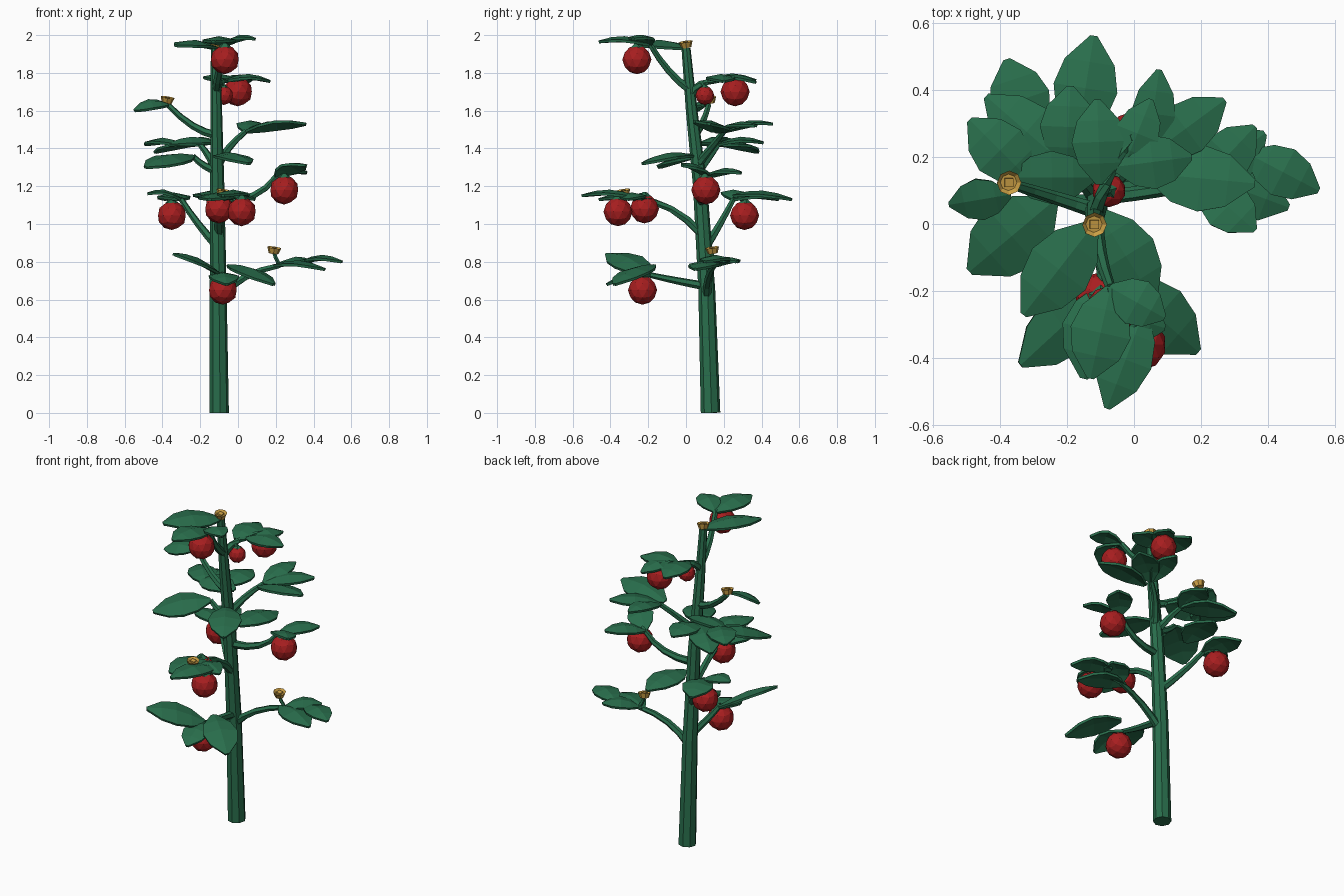
import bpy
import bmesh
import math
from mathutils import Matrix, Vector

start_cube = bpy.data.objects.get("Cube")
if start_cube:
    bpy.data.objects.remove(start_cube, do_unlink=True)


def material(name, color):
    mat = bpy.data.materials.new(name)
    mat.use_nodes = True
    mat.diffuse_color = (*color, 1)
    mat.node_tree.nodes["Principled BSDF"].inputs["Base Color"].default_value = (*color, 1)
    return mat


GREEN = material("leaf green", (0.022, 0.155, 0.072))
RED = material("ripe red", (0.39, 0.013, 0.014))
GOLD = material("flower gold", (0.6, 0.35, 0.06))
UP = Vector((0, 0, 1))


def finish(name, bm, mat):
    bmesh.ops.recalc_face_normals(bm, faces=bm.faces)
    mesh = bpy.data.meshes.new(name)
    bm.to_mesh(mesh)
    bm.free()
    mesh.materials.append(mat)
    obj = bpy.data.objects.new(name, mesh)
    bpy.context.collection.objects.link(obj)
    return obj


def tube(name, path, radii, sides=6):
    """Tapered faceted tube along a path; returns its end point."""
    points = [Vector(p) for p in path]
    bm = bmesh.new()
    rings = []
    for i, point in enumerate(points):
        along = (points[min(i + 1, len(points) - 1)] - points[max(i - 1, 0)]).normalized()
        side = along.cross(Vector((0.3, 1, 0.1))).normalized()
        other = along.cross(side)
        radius = radii[0] + (radii[1] - radii[0]) * i / (len(points) - 1)
        angles = [math.tau * (k + 0.5) / sides for k in range(sides)]
        rings.append([bm.verts.new(point + radius * (side * math.cos(a) + other * math.sin(a)))
                      for a in angles])
    for low, high in zip(rings, rings[1:]):
        for k in range(sides):
            n = (k + 1) % sides
            bm.faces.new((low[k], low[n], high[n], high[k]))
    bm.faces.new(rings[0])
    bm.faces.new(rings[-1])
    finish(name, bm, GREEN)
    return points[-1]


def branch(name, start, middle, end):
    """Curved branch passing through three points."""
    start, middle, end = Vector(start), Vector(middle), Vector(end)
    bend = 2 * middle - (start + end) / 2
    path = [start.lerp(bend, t).lerp(bend.lerp(end, t), t) for t in (0, 0.25, 0.5, 0.75, 1)]
    return tube(name, path, (0.024, 0.015))


LEAF_WIDTHS = (0.15, 0.78, 1.0, 0.78, 0.1)


def leaf(name, base, tip, width=0.18, roll=0):
    """Arched, folded leaf with a thick rim; roll lifts its right edge."""
    base, tip = Vector(base), Vector(tip)
    along = tip - base
    side = along.cross(UP).normalized()
    side = Matrix.Rotation(-roll, 3, along) @ side
    bm = bmesh.new()
    rows = []
    for i, share in enumerate(LEAF_WIDTHS):
        t = i / (len(LEAF_WIDTHS) - 1)
        rib = base + along * t + UP * 0.03 * math.sin(math.pi * t)
        half = width * share / 2
        rows.append([bm.verts.new(rib + side * half * s - UP * half * 0.2 * abs(s))
                     for s in (-1, 0, 1)])
    for a, b in zip(rows, rows[1:]):
        for k in range(2):
            bm.faces.new((a[k], a[k + 1], b[k + 1], b[k]))
    obj = finish(name, bm, GREEN)
    rim = obj.modifiers.new("thickness", "SOLIDIFY")
    rim.thickness = 0.014
    rim.offset = 0


def fruit(name, center, hang_from, radius=0.077):
    """Faceted fruit with a green cap and a stalk."""
    center = Vector(center)
    bm = bmesh.new()
    bmesh.ops.create_icosphere(bm, subdivisions=2, radius=radius)
    bmesh.ops.translate(bm, verts=bm.verts, vec=center)
    finish(name, bm, RED)
    top = center + UP * radius
    bm = bmesh.new()
    bmesh.ops.create_cone(bm, cap_ends=True, segments=5, radius1=radius * 0.5,
                          radius2=radius * 0.15, depth=radius * 0.3)
    bmesh.ops.translate(bm, verts=bm.verts, vec=top)
    finish(name + "_cap", bm, GREEN)
    tube(name + "_stalk", (top, (top + hang_from) / 2 + UP * 0.01, hang_from), (0.01, 0.012), 5)


def flower(name, center):
    """Slightly tilted eight-sided open cup with a small square heart."""
    bm = bmesh.new()
    bmesh.ops.create_cone(bm, cap_ends=True, segments=8, radius1=0.026, radius2=0.037, depth=0.032)
    top = max(bm.faces, key=lambda f: f.calc_center_median().z)
    bmesh.ops.inset_region(bm, faces=[top], thickness=0.012, depth=-0.012)
    heart = bmesh.ops.create_cube(bm, size=0.026)["verts"]
    bmesh.ops.translate(bm, verts=heart, vec=UP * 0.002)
    bmesh.ops.rotate(bm, verts=bm.verts, matrix=Matrix.Rotation(0.2, 3, Vector((1, 1, 0))))
    bmesh.ops.translate(bm, verts=bm.verts, vec=center)
    finish(name, bm, GOLD)


# Main stem, leaning forward as it rises
tube("main_stem", ((-0.1, 0.13, 0), (-0.105, 0.11, 0.65), (-0.11, 0.075, 1.2),
                   (-0.115, 0.03, 1.6), (-0.12, 0, 1.93)), (0.052, 0.024), sides=8)
flower("top_flower", (-0.12, 0, 1.95))
leaf("stem_top_leaf", base=(-0.12, 0, 1.93), tip=(-0.33, -0.27, 1.945), width=0.2, roll=0.1)

# Lowest front branch
end = branch("low_front_branch", (-0.1, 0.11, 0.67), (-0.1, -0.05, 0.7), (-0.09, -0.19, 0.73))
leaf("low_front_leaf_right", end, tip=(-0.34, -0.42, 0.84), width=0.19, roll=0.3)
leaf("low_front_leaf_left", end + Vector((0.04, 0.02, 0.05)), tip=(0.19, -0.38, 0.68), width=0.2)
leaf("low_front_leaf_middle", end, tip=(-0.06, -0.42, 0.68), width=0.16)
fruit("low_front_fruit", (-0.08, -0.23, 0.65), hang_from=end)

# Lowest side branch
end = branch("low_side_branch", (-0.1, 0.11, 0.61), (0.04, 0.12, 0.72), (0.22, 0.15, 0.78))
leaf("low_side_leaf_front", end - Vector((0.03, 0, 0)), tip=(0.46, 0.05, 0.76), width=0.17)
leaf("low_side_leaf_back", end, tip=(0.39, 0.27, 0.8), width=0.15)
leaf("low_side_leaf_outer", end + Vector((0.12, 0.06, 0.02)), tip=(0.55, 0.1, 0.8), width=0.15)
tube("low_side_flower_stalk", (end, (0.2, 0.14, 0.82), (0.19, 0.14, 0.85)), (0.011, 0.01), 5)
flower("low_side_flower", (0.19, 0.14, 0.86))

# Middle front branch with two fruits
end = branch("middle_front_branch", (-0.1, 0.09, 0.94), (-0.1, -0.08, 1.08), (-0.08, -0.26, 1.13))
leaf("middle_front_leaf_outer", end + Vector((0.11, 0, 0.01)), tip=(-0.08, -0.55, 1.15), width=0.16)
leaf("middle_front_leaf_right", end + Vector((0, 0.08, 0)), tip=(-0.15, -0.46, 1.13), width=0.2)
leaf("middle_front_leaf_left", end, tip=(0.09, -0.31, 1.13), width=0.15)
fruit("middle_front_fruit_outer", (0.02, -0.36, 1.065), hang_from=end)
fruit("middle_front_fruit_inner", (-0.1, -0.22, 1.08), hang_from=end)
flower("middle_front_flower", (-0.08, -0.33, 1.165))

# Middle back branch
end = branch("middle_back_branch", (-0.1, 0.1, 0.87), (-0.21, 0.18, 1), (-0.3, 0.25, 1.13))
leaf("middle_back_leaf_outer", end, tip=(-0.38, 0.49, 1.13), width=0.18)
leaf("middle_back_leaf_side", end, tip=(-0.48, 0.25, 1.16), width=0.13)
leaf("middle_back_leaf_inner", end + Vector((0.13, 0, 0.02)), tip=(-0.12, 0.56, 1.13), width=0.19)
fruit("middle_back_fruit", (-0.35, 0.31, 1.045), hang_from=end)

# Middle side branch
end = branch("middle_side_branch", (-0.1, 0.08, 1.12), (0.08, 0.1, 1.15), (0.2, 0.12, 1.25))
leaf("middle_side_leaf_back", end, tip=(0.36, 0.29, 1.27), width=0.15)
leaf("middle_side_leaf_front", end, tip=(0.36, -0.02, 1.31), width=0.15, roll=0.2)
fruit("middle_side_fruit", (0.245, 0.105, 1.18), hang_from=end)

# Upper leafy branch to the right
end = branch("upper_right_branch", (-0.11, 0.06, 1.28), (-0.18, 0.07, 1.31), (-0.24, 0.07, 1.36))
leaf("upper_right_leaf_front", end, tip=(-0.49, -0.14, 1.3), width=0.23, roll=0.15)
leaf("upper_right_leaf_back", end - Vector((0.07, -0.06, -0.06)), tip=(-0.49, 0.31, 1.42), width=0.17)
leaf("upper_front_leaf", base=(-0.11, 0.04, 1.36), tip=(0.06, -0.23, 1.32), width=0.19)

# Upper leafy branch to the back
end = branch("upper_back_branch", (-0.11, 0.06, 1.27), (-0.15, 0.12, 1.35), (-0.2, 0.17, 1.42))
leaf("upper_back_leaf_inner", end, tip=(-0.19, 0.41, 1.43), width=0.17)
leaf("upper_back_leaf_outer", end, tip=(-0.44, 0.38, 1.38), width=0.18)
leaf("upper_back_leaf_side", base=(-0.12, 0.14, 1.43), tip=(-0.37, 0.14, 1.42), width=0.16, roll=0.2)

# Upper leafy branch to the left
end = branch("upper_left_branch", (-0.11, 0.05, 1.3), (-0.05, 0.13, 1.4), (0.04, 0.2, 1.49))
leaf("upper_left_leaf_front", end - Vector((0, 0.05, 0)), tip=(0.36, 0.12, 1.53), width=0.2, roll=0.2)
leaf("upper_left_leaf_middle", end, tip=(0.27, 0.37, 1.52), width=0.16)
leaf("upper_left_leaf_back", end, tip=(0.075, 0.46, 1.53), width=0.13)

# Flowering branch to the right
end = branch("flower_branch", (-0.115, 0.04, 1.47), (-0.24, 0.08, 1.52), (-0.37, 0.12, 1.63))
leaf("flower_branch_leaf", end - Vector((0, 0.03, 0)), tip=(-0.55, 0.06, 1.6), width=0.13, roll=0.35)
flower("flower_branch_flower", (-0.375, 0.125, 1.655))

# High back branch with a large and a small fruit
end = branch("high_back_branch", (-0.115, 0.02, 1.68), (-0.1, 0.08, 1.74), (-0.06, 0.17, 1.76))
leaf("high_back_leaf_outer", end - Vector((0.04, 0.05, 0)), tip=(-0.11, 0.37, 1.76), width=0.16)
leaf("high_back_leaf_side", end, tip=(0.17, 0.2, 1.755), width=0.16)
leaf("high_back_leaf_middle", end + Vector((0.03, 0, 0)), tip=(0.05, 0.37, 1.75), width=0.13)
fruit("high_back_fruit", (0, 0.26, 1.7), hang_from=end)
fruit("high_back_small_fruit", (-0.075, 0.1, 1.68), hang_from=Vector((-0.1, 0.08, 1.74)), radius=0.05)

# Top front branch
end = branch("top_front_branch", (-0.115, 0.02, 1.71), (-0.1, -0.09, 1.81), (-0.07, -0.19, 1.95))
leaf("top_front_leaf_outer", end, tip=(-0.13, -0.46, 1.965), width=0.18)
leaf("top_front_leaf_side", end, tip=(0.09, -0.28, 1.98), width=0.14)
fruit("top_front_fruit", (-0.07, -0.26, 1.87), hang_from=end)
